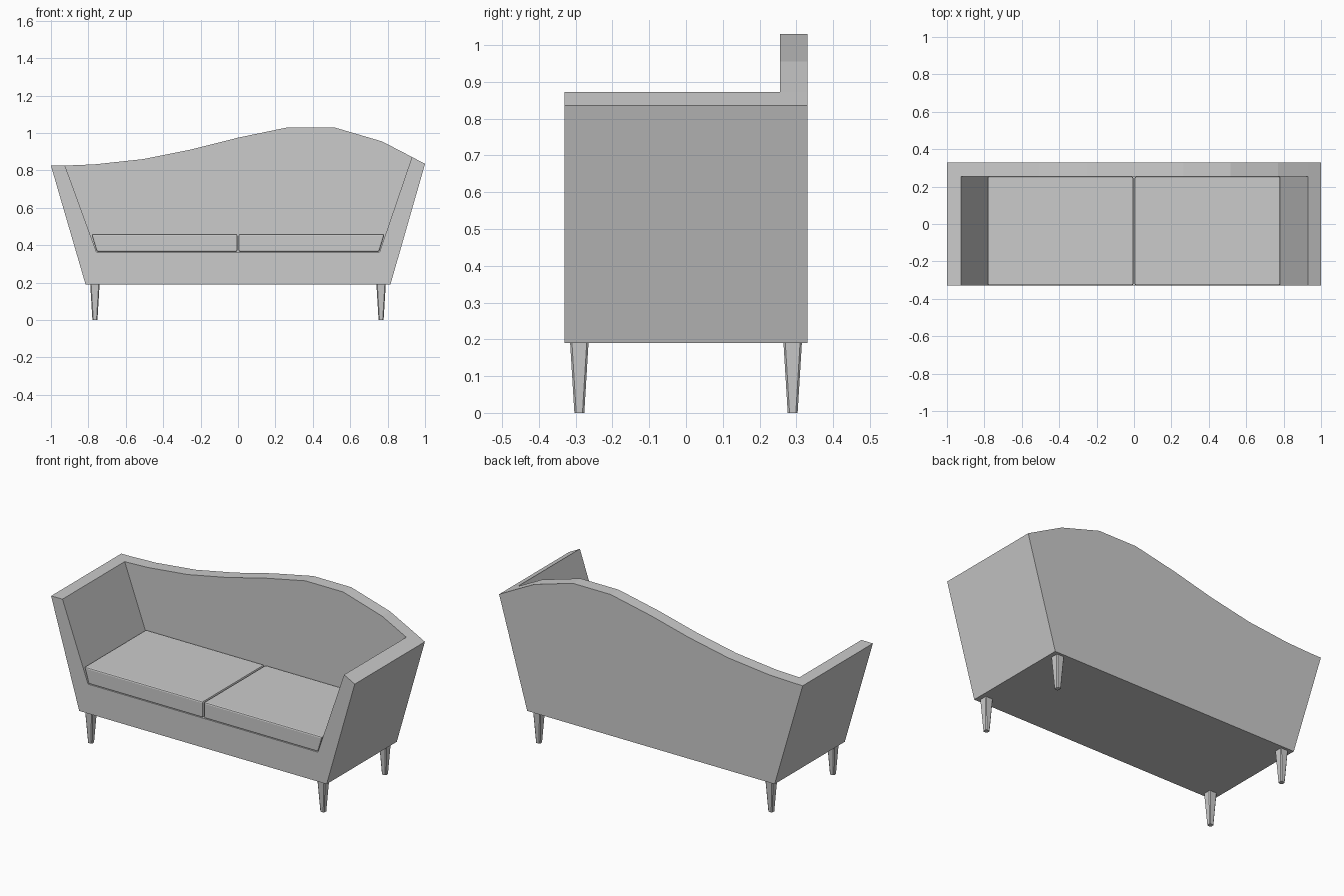
import bpy
import bmesh

old = bpy.data.objects.get("Cube")
if old:
    bpy.data.objects.remove(old, do_unlink=True)

fabric = bpy.data.materials.new("grey fabric")
fabric.use_nodes = True
GREY = (0.6, 0.6, 0.6, 1)
fabric.diffuse_color = GREY
fabric.node_tree.nodes["Principled BSDF"].inputs["Base Color"].default_value = GREY

FRONT, INNER, BACK = -0.33, 0.255, 0.33
BOTTOM, SEAT, CUSHION_TOP = 0.19, 0.365, 0.46


def finish(name, bm):
    bmesh.ops.recalc_face_normals(bm, faces=bm.faces)
    mesh = bpy.data.meshes.new(name)
    bm.to_mesh(mesh)
    bm.free()
    mesh.materials.append(fabric)
    obj = bpy.data.objects.new(name, mesh)
    bpy.context.collection.objects.link(obj)
    return obj


def prism(name, profile, y0, y1, bevel=0):
    """Extrude an x-z outline from y0 to y1, optionally rounding its edges."""
    bm = bmesh.new()
    face = bm.faces.new([bm.verts.new((x, y0, z)) for x, z in profile])
    ext = bmesh.ops.extrude_face_region(bm, geom=[face])["geom"]
    moved = [v for v in ext if isinstance(v, bmesh.types.BMVert)]
    bmesh.ops.translate(bm, verts=moved, vec=(0, y1 - y0, 0))
    bmesh.ops.recalc_face_normals(bm, faces=bm.faces)
    if bevel:
        bmesh.ops.bevel(bm, geom=bm.edges[:], offset=bevel, segments=2,
                        profile=0.5, affect='EDGES')
    return finish(name, bm)


# Sofa body: sweeping back outline, hollowed out between the arms
outline = [(-0.815, BOTTOM), (0.815, BOTTOM), (1, 0.835), (0.93, 0.872),
           (0.77, 0.955), (0.515, 1.03), (0.265, 1.03), (0, 0.975),
           (-0.25, 0.912), (-0.51, 0.86), (-0.77, 0.832), (-0.925, 0.826),
           (-1, 0.825)]
body = prism("sofa_body", outline, FRONT, BACK)
hollow = [(-0.925, 1.2), (-0.925, 0.826), (-0.757, SEAT), (0.757, SEAT),
          (0.93, 0.872), (0.93, 1.2)]
cutter = prism("seat_cutter", hollow, FRONT - 0.1, INNER)
cutter.hide_render = True
cut = body.modifiers.new("hollow", 'BOOLEAN')
cut.operation = 'DIFFERENCE'
cut.solver = 'EXACT'
cut.object = cutter
bpy.context.view_layer.objects.active = body
bpy.ops.object.modifier_apply(modifier=cut.name)
bpy.data.objects.remove(cutter, do_unlink=True)

for side, label in ((1, "left"), (-1, "right")):
    # Seat cushion, its outer side leaning with the arm
    shape = [(0.004, SEAT), (0.755, SEAT), (0.784, CUSHION_TOP), (0.004, CUSHION_TOP)]
    prism(label + "_seat_cushion", [(side * x, z) for x, z in shape],
          FRONT + 0.002, INNER - 0.002, 0.008)

    # Tapered legs
    for y, end in ((-0.29, "front"), (0.29, "back")):
        bm = bmesh.new()
        bmesh.ops.create_cube(bm, size=1)
        for v in bm.verts:
            half = 0.025 if v.co.z > 0 else 0.0135
            v.co = (side * 0.765 + 2 * half * v.co.x, y + 2 * half * v.co.y,
                    BOTTOM if v.co.z > 0 else 0)
        uprights = [e for e in bm.edges
                    if abs(e.verts[0].co.z - e.verts[1].co.z) > 0.1]
        bmesh.ops.bevel(bm, geom=uprights, offset=0.005, segments=1,
                        affect='EDGES')
        finish(label + "_" + end + "_leg", bm)
